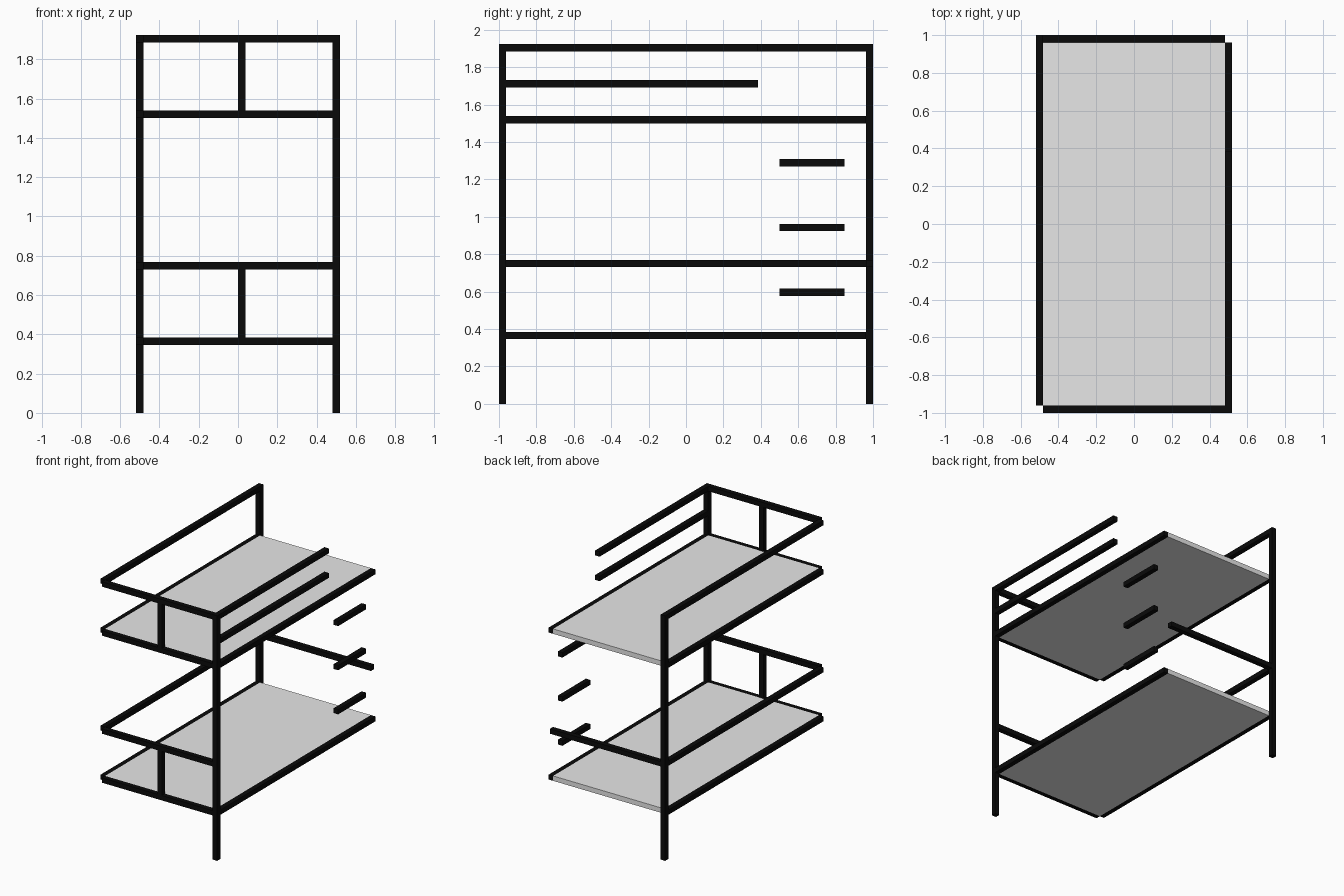
import bpy
import bmesh
from mathutils import Vector

U = 1 / 26          # thickness of one bar
W, L = 13.5, 26     # half width and half length, in bars
TOP = 50            # height, in bars

cube = bpy.data.objects.get("Cube")
if cube:
    bpy.data.objects.remove(cube, do_unlink=True)


def make_material(name, rgb):
    mat = bpy.data.materials.new(name)
    mat.use_nodes = True
    mat.diffuse_color = (*rgb, 1)
    mat.node_tree.nodes["Principled BSDF"].inputs["Base Color"].default_value = (*rgb, 1)
    return mat


BLACK = make_material("black_metal", (0.003, 0.003, 0.003))
GREY = make_material("light_grey_board", (0.8, 0.8, 0.8))


def box(name, x, y, z, mat=BLACK):
    """Box spanning the given (low, high) ranges, in bar thicknesses."""
    low, high = (Vector(c) * U for c in zip(x, y, z))
    bm = bmesh.new()
    bmesh.ops.create_cube(bm, size=1)
    for v in bm.verts:
        v.co = (low + high) / 2 + v.co * (high - low)
    mesh = bpy.data.meshes.new(name)
    bm.to_mesh(mesh)
    bm.free()
    mesh.materials.append(mat)
    obj = bpy.data.objects.new(name, mesh)
    bpy.context.collection.objects.link(obj)


# One-bar-wide bands along each side, and the spans between the corners
left, right = (W - 1, W), (-W, 1 - W)
front, back = (-L, 1 - L), (L - 1, L)
across, along = (1 - W, W - 1), (1 - L, L - 1)

# Two full-height posts on opposite corners
box("front_left_post", left, front, (0, TOP))
box("back_right_post", right, back, (0, TOP))

# Each bunk: board, bed frame, guard rails and headboard upright
for bunk, base in (("lower", 9), ("upper", 39)):
    bed, guard = (base, base + 1), (base + 10, base + 11)
    box(bunk + "_board", across, along, bed, GREY)
    box(bunk + "_left_bed_rail", left, along, bed)
    for level, z in (("bed", bed), ("guard", guard)):
        box(f"{bunk}_right_{level}_rail", right, along, z)
        box(f"{bunk}_front_{level}_rail", across, front, z)
    box(bunk + "_headboard_upright", (0, 1), front, (bed[1], guard[0]))

# Foot rail of the lower bunk
box("lower_back_guard_rail", across, back, (19, 20))

# Short guard rails that leave the ladder opening free
for name, z in (("middle", 44), ("top", 49)):
    box(f"upper_left_{name}_guard_rail", left, (1 - L, 10), (z, z + 1))

# Ladder rungs
for i in range(3):
    z = 15 + 9 * i
    box(f"ladder_rung_{i + 1}", left, (13, 22), (z, z + 1))
